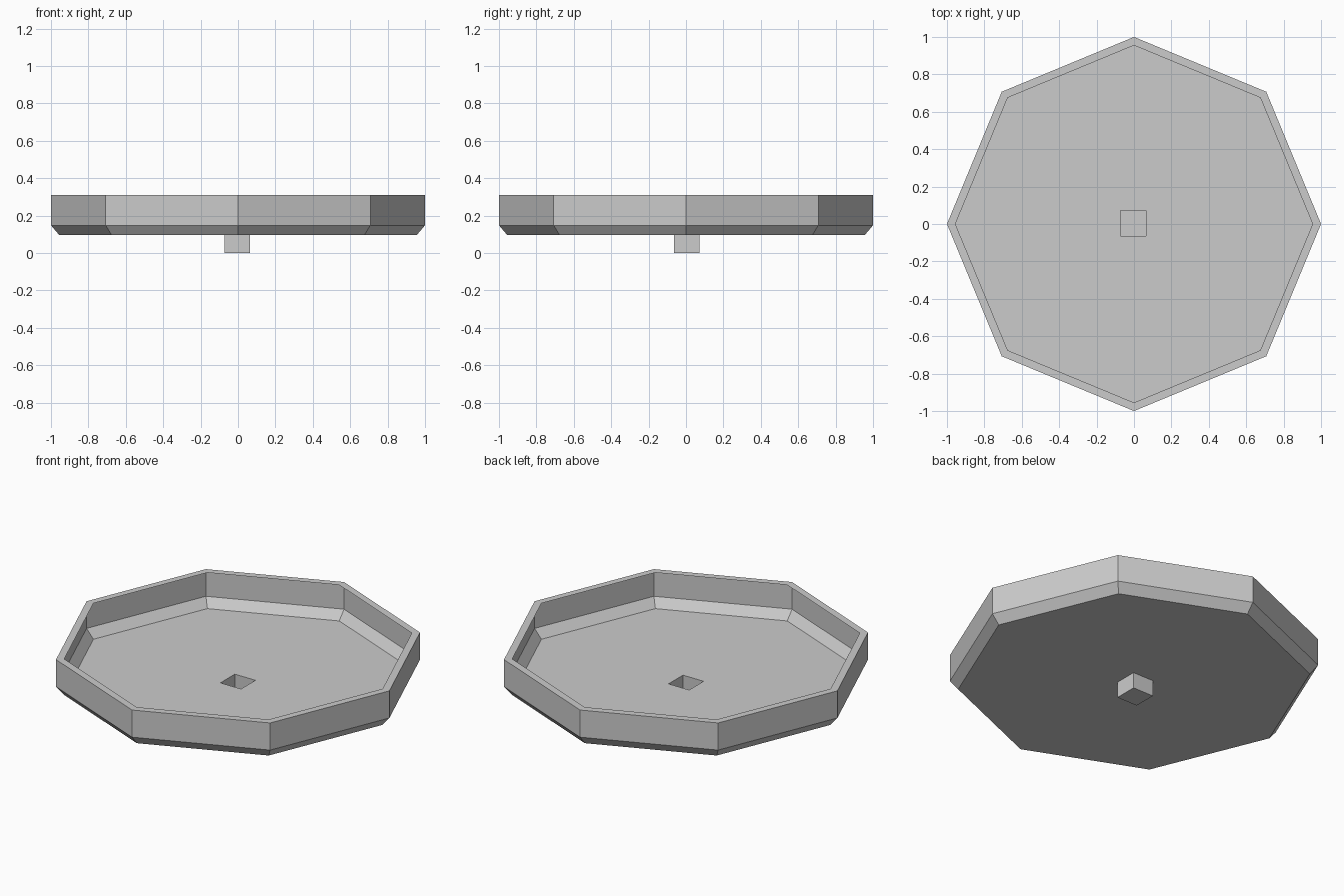
import bpy, bmesh
from math import cos, sin, pi

cube = bpy.data.objects.get("Cube")
if cube:
    bpy.data.objects.remove(cube, do_unlink=True)

SIDES = 8
LIP_R, OUTER_R, FLOOR_R = 0.955, 1.0, 0.955
TOP_Z, CHAMFER_Z, FLOOR_Z = 0.31, 0.148, 0.095
PEG_X, PEG_Y, PEG_HALF = -0.004, 0.005, 0.068


def octagon(bm, radius, z):
    return [bm.verts.new((radius * cos(2 * pi * i / SIDES),
                          radius * sin(2 * pi * i / SIDES), z))
            for i in range(SIDES)]


def square(bm, z):
    return [bm.verts.new((PEG_X + sx * PEG_HALF, PEG_Y + sy * PEG_HALF, z))
            for sx, sy in ((1, 1), (-1, 1), (-1, -1), (1, -1))]


def loop_edges(bm, ring):
    pairs = zip(ring, ring[1:] + ring[:1])
    return [bm.edges.get(p) or bm.edges.new(p) for p in pairs]


def skin(bm, upper, lower):
    """Join two rings with outward-facing quads."""
    n = len(upper)
    for i in range(n):
        j = (i + 1) % n
        bm.faces.new((upper[i], lower[i], lower[j], upper[j]))


def finish(bm, name):
    mesh = bpy.data.meshes.new(name)
    bm.to_mesh(mesh)
    bm.free()
    obj = bpy.data.objects.new(name, mesh)
    bpy.context.collection.objects.link(obj)
    return obj


# Thin shell: inward lip, upright wall, chamfer
bm = bmesh.new()
profile = [(LIP_R, TOP_Z), (OUTER_R, TOP_Z),
           (OUTER_R, CHAMFER_Z), (FLOOR_R, FLOOR_Z)]
rings = [octagon(bm, r, z) for r, z in profile]
for upper, lower in zip(rings, rings[1:]):
    skin(bm, upper, lower)

# Floor with a square opening above the hollow peg
border = loop_edges(bm, rings[-1]) + loop_edges(bm, square(bm, FLOOR_Z))
bmesh.ops.triangle_fill(bm, edges=border, use_beauty=True, normal=(0, 0, -1))
finish(bm, "tray")

# Hollow peg, open at the top
bm = bmesh.new()
rim, base = square(bm, FLOOR_Z), square(bm, 0.0)
skin(bm, rim, base)
bm.faces.new(base[::-1])
finish(bm, "hollow_peg")
